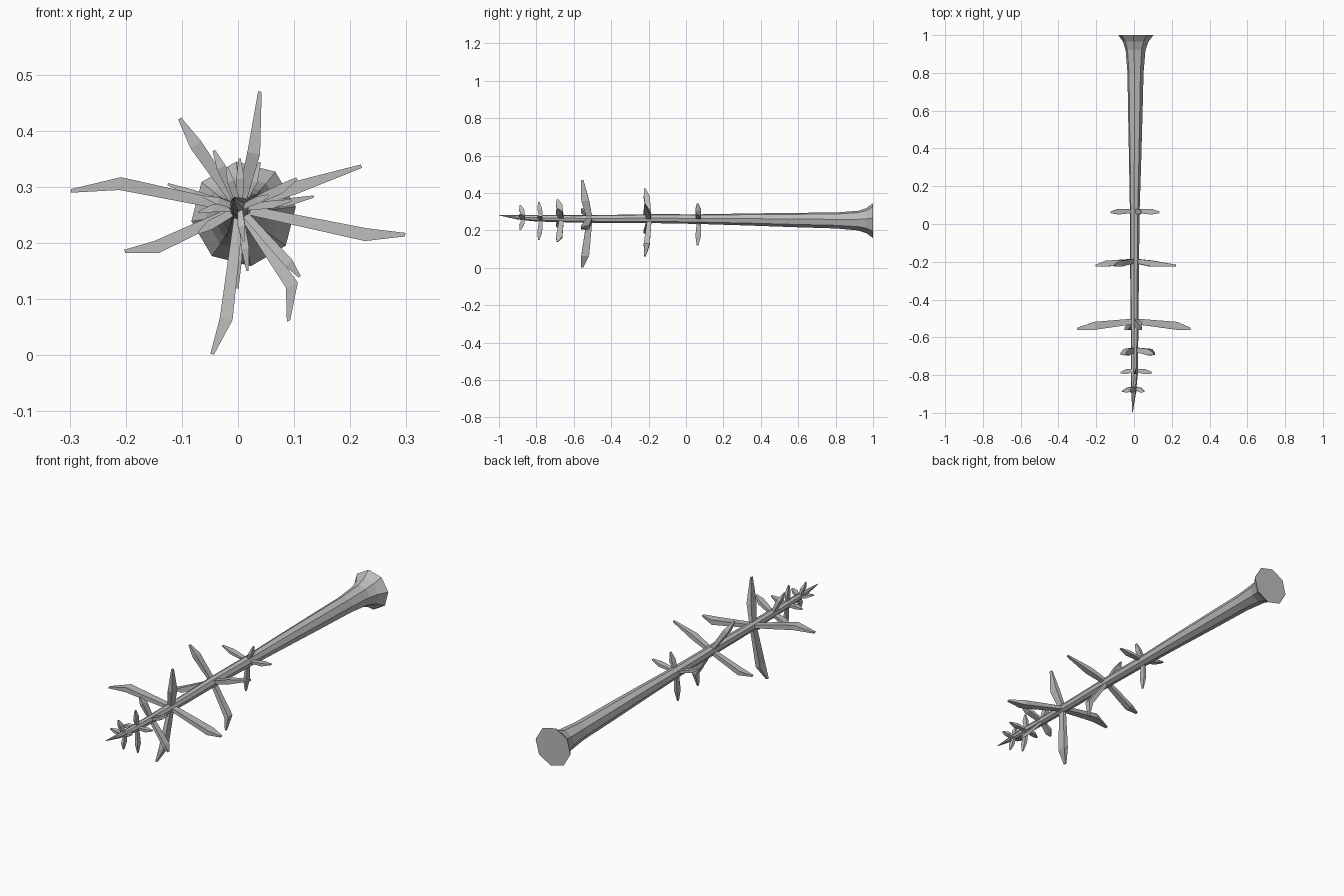
import bpy, bmesh, math
from mathutils import Vector

if "Cube" in bpy.data.objects:
    bpy.data.objects.remove(bpy.data.objects["Cube"], do_unlink=True)

bark = bpy.data.materials.new("grey_bark")
bark.use_nodes = True
bark.diffuse_color = (0.5, 0.5, 0.5, 1)
bark.node_tree.nodes["Principled BSDF"].inputs["Base Color"].default_value = (0.5, 0.5, 0.5, 1)


def loft(name, rings):
    """Skin a list of equal-sized point rings into a closed, flat-shaded solid."""
    bm = bmesh.new()
    loops = [[bm.verts.new(p) for p in ring] for ring in rings]
    n = len(loops[0])
    for a, b in zip(loops, loops[1:]):
        for i in range(n):
            bm.faces.new((a[i], a[(i + 1) % n], b[(i + 1) % n], b[i]))
    bm.faces.new(loops[0])
    bm.faces.new(loops[-1])
    bmesh.ops.recalc_face_normals(bm, faces=bm.faces)
    mesh = bpy.data.meshes.new(name)
    bm.to_mesh(mesh)
    bm.free()
    mesh.materials.append(bark)
    obj = bpy.data.objects.new(name, mesh)
    bpy.context.collection.objects.link(obj)


def trunk_ring(y, x, z, r):
    angles = [math.radians(8 + 45 * i) for i in range(8)]
    return [(x + r * math.cos(a), y, z + r * math.sin(a)) for a in angles]


# Trunk: y, centre x, centre z, radius from flared root to pointed tip
TRUNK = [(1, .01, .252, .094), (.965, .009, .252, .068), (.92, .008, .252, .053),
         (.8, .008, .253, .043), (.6, .007, .255, .039), (.35, .006, .258, .033),
         (.07, .004, .26, .026), (-.2, .003, .263, .024), (-.4, .003, .261, .022),
         (-.6, .003, .262, .02), (-.8, .002, .265, .018), (-.9, -.002, .27, .012),
         (-1, -.008, .281, .001)]
loft("trunk", [trunk_ring(*row) for row in TRUNK])


def branch(name, y, lean, width, depth, elbow, tip):
    """Four-sided tapering branch bent at its elbow, leaning toward the trunk tip."""
    root = Vector((.003, y, .262))
    mid = Vector((elbow[0], y - lean * .6, elbow[1]))
    end = Vector((tip[0], y - lean, tip[1]))
    out = (end - root).normalized()
    along = Vector((0, 1, 0))
    side = out.cross(along).normalized()
    rings = []
    for p, w, d in ((root, width * .7, depth * .7), (mid, width, depth),
                    (end, width * .28, depth * .3)):
        rings.append([p + side * w / 2 * s + along * d / 2 * t
                      for s, t in ((-1, -1), (1, -1), (1, 1), (-1, 1))])
    loft(name, rings)


# Whorls: y, lean, width, depth, then (elbow, tip) in x and z for each branch
WHORLS = {
    "root_whorl": (.07, .008, .014, .03, [
        ((.09, .273), (.135, .283)), ((-.08, .288), (-.125, .305)),
        ((.028, .31), (.039, .344)), ((0, .17), (-.001, .119))]),
    "lower_whorl": (-.195, .025, .023, .032, [
        ((-.075, .375), (-.104, .422)), ((.1, .298), (.22, .337)),
        ((-.145, .193), (-.202, .185)), ((.096, .125), (.09, .061))]),
    "large_whorl": (-.515, .04, .023, .042, [
        ((-.21, .306), (-.298, .293)), ((.228, .215), (.298, .215)),
        ((.028, .36), (.039, .47)), ((-.021, .065), (-.046, .002))]),
    "middle_whorl": (-.665, .022, .017, .034, [
        ((.09, .165), (.11, .14)), ((-.03, .335), (-.043, .365)),
        ((.075, .296), (.105, .315)), ((-.05, .232), (-.07, .218))]),
    "upper_whorl": (-.775, .012, .014, .026, [
        ((.004, .315), (.003, .351)), ((.013, .19), (.017, .15)),
        ((.062, .269), (.095, .276)), ((-.045, .262), (-.07, .255))]),
    "tip_whorl": (-.868, .018, .013, .026, [
        ((-.013, .31), (-.02, .335)), ((.035, .277), (.055, .285)),
        ((-.035, .275), (-.062, .283)), ((.006, .23), (.01, .203))]),
}
for name, (y, lean, width, depth, bends) in WHORLS.items():
    for i, (elbow, tip) in enumerate(bends, 1):
        branch(f"{name}_branch_{i}", y, lean, width, depth, elbow, tip)
